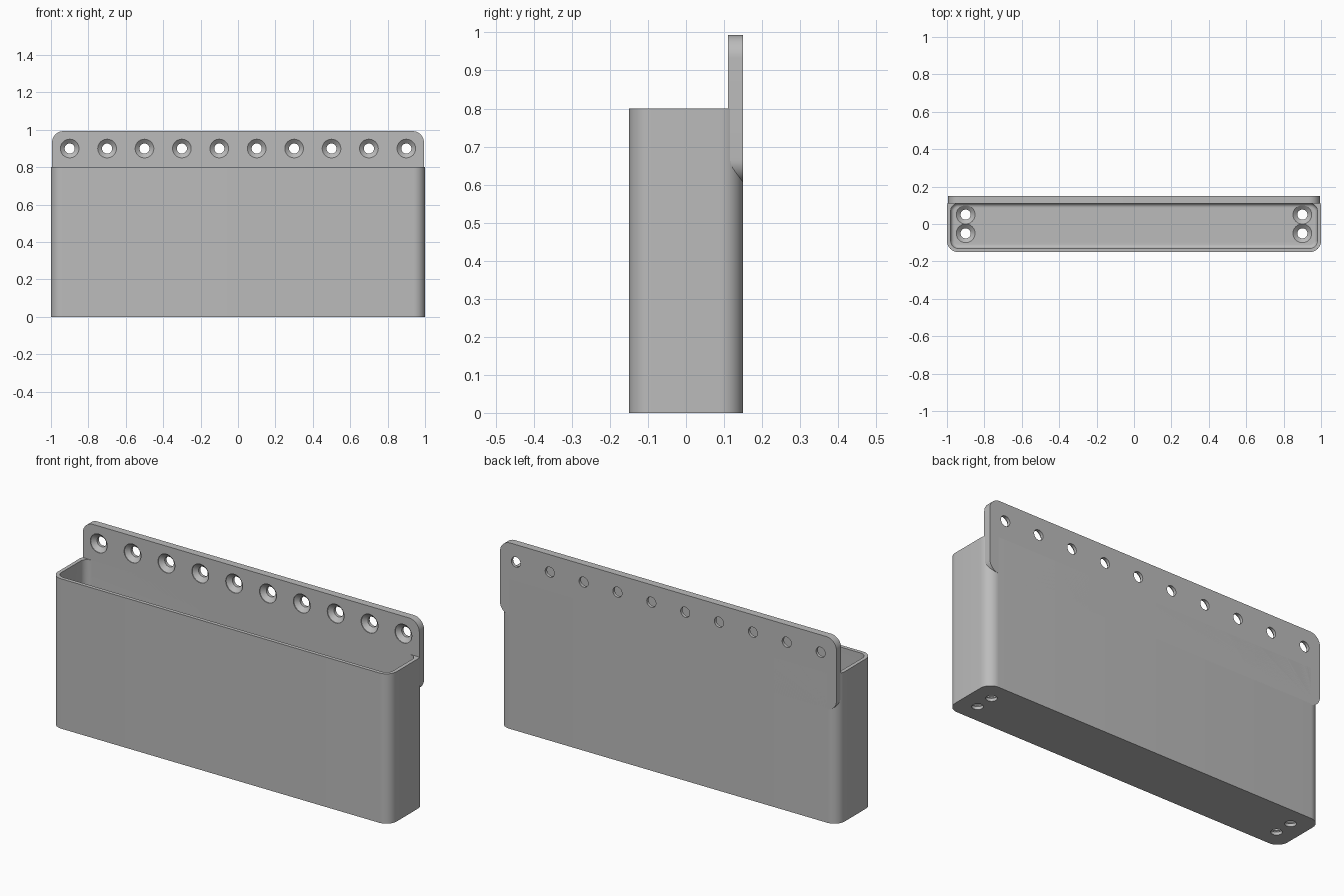
import bpy, bmesh, math
from mathutils import Matrix, Vector

cube = bpy.data.objects.get("Cube")
if cube:
    bpy.data.objects.remove(cube, do_unlink=True)

grey = bpy.data.materials.new("plain grey")
grey.use_nodes = True
GREY = (0.5, 0.5, 0.5, 1)
grey.diffuse_color = GREY
grey.node_tree.nodes["Principled BSDF"].inputs["Base Color"].default_value = GREY


def finish(bm, name):
    bmesh.ops.recalc_face_normals(bm, faces=bm.faces)
    mesh = bpy.data.meshes.new(name)
    bm.to_mesh(mesh)
    bm.free()
    mesh.materials.append(grey)
    obj = bpy.data.objects.new(name, mesh)
    bpy.context.collection.objects.link(obj)
    return obj


def rounded_prism(name, u, v, w, radius, axes, fillet=0):
    """Rounded rectangle spanning u and v, extruded along w; optional fillet at its start."""
    bm = bmesh.new()
    au, av, aw = (Vector(a) for a in axes)
    ring = []
    for i, (cu, cv) in enumerate([(u[1], v[1]), (u[0], v[1]), (u[0], v[0]), (u[1], v[0])]):
        cu += -radius if cu == u[1] else radius
        cv += -radius if cv == v[1] else radius
        for k in range(13):
            a = math.pi / 2 * (i + k / 12)
            p = au * (cu + radius * math.cos(a)) + av * (cv + radius * math.sin(a)) + aw * w[0]
            ring.append(bm.verts.new(p))
    base = bm.faces.new(ring)
    out = bmesh.ops.extrude_face_region(bm, geom=[base], use_keep_orig=True)
    bmesh.ops.translate(bm, vec=aw * (w[1] - w[0]),
                        verts=[g for g in out["geom"] if isinstance(g, bmesh.types.BMVert)])
    if fillet:
        bmesh.ops.bevel(bm, geom=list(base.edges), offset=fillet, segments=6,
                        profile=0.5, affect="EDGES")
    return finish(bm, name)


def screw_cutter(name, points, rotation, thickness):
    """Countersunk screw holes: wide end sits on the surface at each point."""
    bm = bmesh.new()
    steps = [(0.05, 0.01), (0.05, -0.004), (0.027, -0.024), (0.027, -thickness - 0.02)]
    for point in points:
        place = Matrix.Translation(point) @ rotation
        rings = [[bm.verts.new(place @ Vector((r * math.cos(k * math.tau / 32),
                                               r * math.sin(k * math.tau / 32), z)))
                  for k in range(32)] for r, z in steps]
        for a, b in zip(rings, rings[1:]):
            for k in range(32):
                bm.faces.new((a[k - 1], a[k], b[k], b[k - 1]))
        bm.faces.new(rings[0])
        bm.faces.new(rings[-1])
    return finish(bm, name)


def cut(obj, cutters):
    for cutter in cutters:
        mod = obj.modifiers.new("cut", "BOOLEAN")
        mod.operation = "DIFFERENCE"
        mod.solver = "EXACT"
        mod.object = cutter
    bpy.context.view_layer.update()
    deps = bpy.context.evaluated_depsgraph_get()
    mesh = bpy.data.meshes.new_from_object(obj.evaluated_get(deps))
    obj.modifiers.clear()
    obj.data = mesh
    for cutter in cutters:
        bpy.data.objects.remove(cutter, do_unlink=True)
    bpy.ops.object.select_all(action="DESELECT")
    obj.select_set(True)
    bpy.context.view_layer.objects.active = obj
    bpy.ops.object.shade_smooth_by_angle(angle=math.radians(30))


X, Y, Z = (1, 0, 0), (0, 1, 0), (0, 0, 1)

# Open bin with rounded corners, filleted floor and four floor screw holes
storage_bin = rounded_prism("storage_bin", (-1, 1), (-0.15, 0.15), (0, 0.8), 0.06, (X, Y, Z))
cavity = rounded_prism("cavity", (-0.98, 0.98), (-0.13, 0.11), (0.04, 0.9), 0.04, (X, Y, Z), 0.02)
floor_holes = screw_cutter("floor_holes", [Vector((x, y, 0.04)) for x in (-0.9, 0.9)
                                           for y in (-0.05, 0.05)], Matrix(), 0.04)
cut(storage_bin, [cavity, floor_holes])

# Mounting plate along the back with a row of countersunk holes
plate = rounded_prism("mounting_plate", (-0.994, 0.994), (0.605, 0.993), (0.11, 0.15), 0.06,
                      (X, Z, Y))
plate_holes = screw_cutter("plate_holes", [Vector((-0.9 + 0.2 * i, 0.11, 0.9)) for i in range(10)],
                           Matrix.Rotation(math.pi / 2, 4, "X"), 0.04)
cut(plate, [plate_holes])
